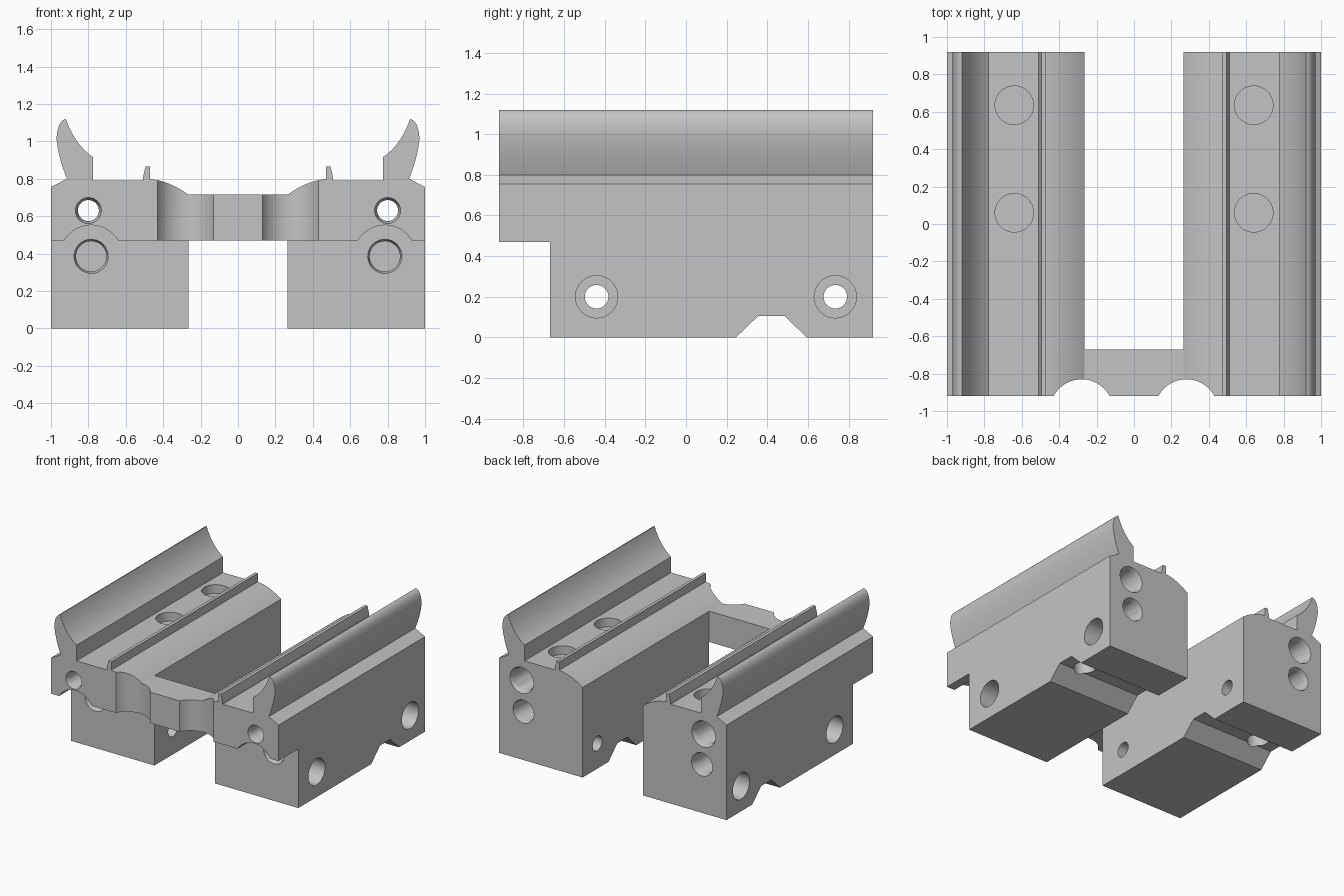
import bpy, bmesh, math
from mathutils import Vector, Matrix

cube = bpy.data.objects.get("Cube")
if cube:
    bpy.data.objects.remove(cube, do_unlink=True)

grey = bpy.data.materials.new("plain_grey")
grey.use_nodes = True
grey.diffuse_color = (0.55, 0.55, 0.55, 1)
grey.node_tree.nodes["Principled BSDF"].inputs["Base Color"].default_value = (0.55, 0.55, 0.55, 1)

FRONT, BACK, STEP = -0.92, 0.92, -0.67
INNER, LEDGE = 0.265, 0.47


def make(name, bm):
    bmesh.ops.recalc_face_normals(bm, faces=bm.faces)
    mesh = bpy.data.meshes.new(name)
    bm.to_mesh(mesh)
    bm.free()
    mesh.materials.append(grey)
    ob = bpy.data.objects.new(name, mesh)
    bpy.context.collection.objects.link(ob)
    return ob


def prism(name, points, move):
    """Extrude a closed outline of 3D points along a vector."""
    bm = bmesh.new()
    face = bm.faces.new([bm.verts.new(p) for p in points])
    ext = bmesh.ops.extrude_face_region(bm, geom=[face])
    verts = [g for g in ext["geom"] if isinstance(g, bmesh.types.BMVert)]
    bmesh.ops.translate(bm, verts=verts, vec=move)
    return make(name, bm)


def box(name, lo, hi):
    corners = [(lo[0], lo[1]), (hi[0], lo[1]), (hi[0], hi[1]), (lo[0], hi[1])]
    return prism(name, [(x, y, lo[2]) for x, y in corners], (0, 0, hi[2] - lo[2]))


def bore(a, b, r1, r2=None):
    """Round cutter from point a to point b."""
    a, b = Vector(a), Vector(b)
    turn = (b - a).to_track_quat('Z', 'Y').to_matrix().to_4x4()
    bm = bmesh.new()
    bmesh.ops.create_cone(bm, cap_ends=True, segments=48, radius1=r1,
                          radius2=r1 if r2 is None else r2, depth=(b - a).length,
                          matrix=Matrix.Translation((a + b) / 2) @ turn)
    return make("cutter", bm)


def cut(ob, cutters):
    bpy.context.view_layer.objects.active = ob
    for c in cutters:
        c.hide_render = True
        mod = ob.modifiers.new("cut", 'BOOLEAN')
        mod.operation, mod.solver, mod.object = 'DIFFERENCE', 'EXACT', c
        bpy.ops.object.modifier_apply(modifier=mod.name)
        bpy.data.objects.remove(c, do_unlink=True)


def smooth(ob):
    bpy.ops.object.select_all(action='DESELECT')
    ob.select_set(True)
    bpy.context.view_layer.objects.active = ob
    bpy.ops.object.shade_smooth_by_angle(angle=math.radians(25))


def curve(a, c, b, n=12):
    """Quadratic curve from a to b pulled towards c."""
    a, c, b = Vector(a), Vector(c), Vector(b)
    return [tuple(a * (1 - t) ** 2 + c * 2 * t * (1 - t) + b * t * t)
            for t in (i / n for i in range(n + 1))]


def scallop(side):
    return bore((side * 0.28, -1.0, 0.3), (side * 0.28, -1.0, 0.95), 0.17)


# Rail: one side profile with the curved outer lip, the rib and the rounded shoulder
profile = [(INNER, 0), (1, 0), (1, 0.755)]
profile += curve((0.915, 0.80), (0.962, 0.92), (0.97, 1.01))
profile += curve((0.97, 1.01), (0.968, 1.105), (0.92, 1.12))[1:]
profile += curve((0.92, 1.12), (0.875, 0.985), (0.775, 0.915))[1:]
profile += [(0.775, 0.79), (0.51, 0.79), (0.507, 0.81), (0.495, 0.865), (0.47, 0.865)]
profile += curve((0.47, 0.798), (0.37, 0.79), (INNER, 0.715))
rail = prism("side_rails", [(x, FRONT, z) for x, z in profile], (0, BACK - FRONT, 0))

UX, UZ = 0.80, 0.63      # upper lengthwise bore
LX, LZ = 0.785, 0.385    # lower lengthwise bore

# Front step, clearance arc, bottom groove and front scallop
groove = [(0.225, -0.02), (0.355, 0.105), (0.485, 0.105), (0.615, -0.02)]
cutters = [
    box("cutter", (0.2, -1, -0.1), (1.1, STEP, LEDGE)),
    bore((LX, -1, LZ), (LX, STEP, LZ), 0.167),
    prism("cutter", [(0.2, y, z) for y, z in groove], (0.9, 0, 0)),
    scallop(1),
]
# Upper bore: narrow through hole, tapered mouth in front, wide pocket behind
cutters += [
    bore((UX, -1, UZ), (UX, 1, UZ), 0.056),
    bore((UX, FRONT - 0.01, UZ), (UX, FRONT + 0.04, UZ), 0.073, 0.056),
    bore((UX, 0.45, UZ), (UX, 1, UZ), 0.09),
    bore((UX, BACK - 0.03, UZ), (UX, BACK + 0.01, UZ), 0.09, 0.108),
]
# Lower bores: blind from both ends
for end, way in ((STEP, 1), (BACK, -1)):
    cutters += [
        bore((LX, end - way * 0.05, LZ), (LX, end + way * 0.4, LZ), 0.081),
        bore((LX, end - way * 0.01, LZ), (LX, end + way * 0.03, LZ), 0.095, 0.081),
    ]
# Cross bolt holes with outer counterbores
for y in (-0.44, 0.735):
    cutters += [bore((0.2, y, 0.2), (1.1, y, 0.2), 0.058),
                bore((0.8, y, 0.2), (1.1, y, 0.2), 0.104)]
# Round top pockets and the hole in the groove
for y in (0.06, 0.635):
    cutters.append(bore((0.64, y, 0.72), (0.64, y, 0.9), 0.103))
cutters.append(bore((0.82, 0.42, 0.05), (0.82, 0.42, 0.35), 0.08))
cut(rail, cutters)
smooth(rail)
mirror = rail.modifiers.new("mirror", 'MIRROR')
mirror.use_mirror_merge = False

# Bridge joining the rails at the front
bridge = box("front_bridge", (-INNER, FRONT, LEDGE), (INNER, STEP, 0.715))
cut(bridge, [scallop(1), scallop(-1)])
smooth(bridge)
